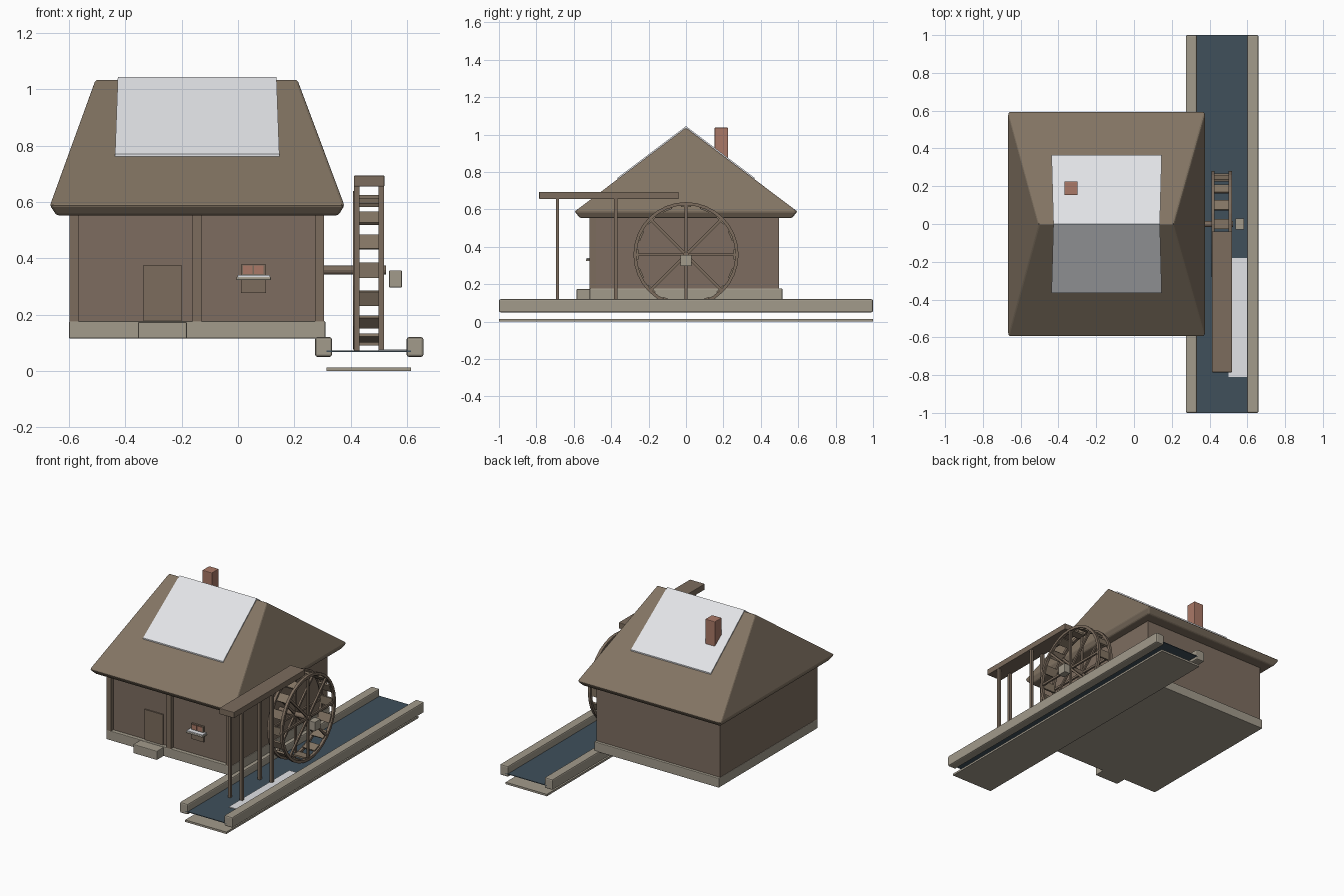
import bpy, bmesh, math
from mathutils import Matrix, Vector

if "Cube" in bpy.data.objects:
    bpy.data.objects.remove(bpy.data.objects["Cube"])


def mat(name, r, g, b):
    m = bpy.data.materials.new(name)
    m.diffuse_color = (r, g, b, 1)
    m.use_nodes = True
    m.node_tree.nodes["Principled BSDF"].inputs["Base Color"].default_value = m.diffuse_color
    return m


WALL = mat("wall brown", 0.205, 0.152, 0.115)
ROOF = mat("thatch brown", 0.225, 0.175, 0.125)
WOOD = mat("timber brown", 0.20, 0.15, 0.11)
STONE = mat("pale stone", 0.36, 0.325, 0.26)
BRICK = mat("brick red", 0.40, 0.19, 0.135)
SNOW = mat("snow white", 0.78, 0.79, 0.82)
WATER = mat("dark water", 0.05, 0.08, 0.105)


def finish(bm, name, material, bevel=0.0, smooth=False):
    bmesh.ops.recalc_face_normals(bm, faces=bm.faces)
    me = bpy.data.meshes.new(name)
    for f in bm.faces:
        f.smooth = smooth
    bm.to_mesh(me)
    bm.free()
    me.materials.append(material)
    ob = bpy.data.objects.new(name, me)
    bpy.context.collection.objects.link(ob)
    if bevel:
        mod = ob.modifiers.new("soft_edges", 'BEVEL')
        mod.width, mod.segments = bevel, 2
    return ob


def add_box(bm, lo, hi, turn=None):
    lo, hi = Vector(lo), Vector(hi)
    m = Matrix.Translation((lo + hi) / 2) @ Matrix.Diagonal((*(hi - lo), 1))
    bmesh.ops.create_cube(bm, size=1, matrix=turn @ m if turn else m)


def box(name, lo, hi, material, bevel=0.0):
    bm = bmesh.new()
    add_box(bm, lo, hi)
    return finish(bm, name, material, bevel)


# House body
box("foundation", (-0.60, -0.515, 0.115), (0.31, 0.515, 0.177), STONE, 0.004)
box("house_walls", (-0.597, -0.49, 0.17), (0.305, 0.497, 0.60), WALL)
for i, x in enumerate((-0.583, -0.145, 0.29)):
    box(f"wall_post_{i}", (x - 0.016, -0.515, 0.175), (x + 0.016, -0.48, 0.58), WOOD)
box("door", (-0.335, -0.498, 0.175), (-0.20, -0.48, 0.377), WOOD)
box("door_step", (-0.355, -0.585, 0.115), (-0.182, -0.50, 0.174), STONE, 0.004)

# Window with two panes and a snowy sill
box("window_frame", (0.01, -0.503, 0.277), (0.10, -0.48, 0.378), WOOD)
for i, x in enumerate((0.018, 0.057)):
    box(f"window_pane_{i}", (x, -0.507, 0.345), (x + 0.034, -0.50, 0.375), BRICK)
box("window_sill", (-0.006, -0.535, 0.323), (0.117, -0.49, 0.334), STONE, 0.003)
box("sill_snow", (-0.002, -0.533, 0.333), (0.113, -0.492, 0.340), SNOW)

# Hipped roof: eave underside ring, eave rim ring and the ridge
bm = bmesh.new()


def ring(x0, x1, y, z):
    return [bm.verts.new(c) for c in ((x0, -y, z), (x1, -y, z), (x1, y, z), (x0, y, z))]


under = ring(-0.645, 0.357, 0.565, 0.553)
rim = ring(-0.668, 0.378, 0.596, 0.588)
ridge = [bm.verts.new((x, 0, 1.037)) for x in (-0.505, 0.21)]
bm.faces.new(under)
for i in range(4):
    j = (i + 1) % 4
    bm.faces.new((under[i], under[j], rim[j], rim[i]))
bm.faces.new((rim[0], rim[1], ridge[1], ridge[0]))
bm.faces.new((rim[2], rim[3], ridge[0], ridge[1]))
bm.faces.new((rim[1], rim[2], ridge[1]))
bm.faces.new((rim[3], rim[0], ridge[0]))
finish(bm, "thatched_roof", ROOF, 0.008)

# Snow blanket lying over the ridge
bm = bmesh.new()
rows = []
for x_out, x_mid in ((-0.437, -0.427), (0.147, 0.137)):
    rows.append([bm.verts.new(c) for c in ((x_out, -0.365, 0.770), (x_mid, 0, 1.045), (x_out, 0.365, 0.770),
                                           (x_out, 0.365, 0.755), (x_mid, 0, 1.030), (x_out, -0.365, 0.755))])
for i in range(6):
    j = (i + 1) % 6
    bm.faces.new((rows[0][i], rows[0][j], rows[1][j], rows[1][i]))
for r in rows:
    bm.faces.new((r[0], r[1], r[4], r[5]))
    bm.faces.new((r[1], r[2], r[3], r[4]))
finish(bm, "roof_snow", SNOW)

box("chimney", (-0.368, 0.153, 0.80), (-0.298, 0.225, 1.037), BRICK, 0.004)

# Mill race
box("race_bed", (0.315, -1, 0), (0.615, 1, 0.013), STONE)
box("race_water", (0.315, -1, 0.068), (0.615, 1, 0.072), WATER)
for side, x in (("inner", 0.304), ("outer", 0.629)):
    box(f"race_wall_{side}", (x - 0.03, -1, 0.05), (x + 0.03, 1, 0.12), STONE, 0.008)
box("race_snow", (0.50, -0.81, 0.071), (0.605, -0.18, 0.077), SNOW)

# Water wheel: two rims with spokes, and boards between them
CX, CZ, R = 0.464, 0.358, 0.281
centre = Matrix.Translation((0, 0, CZ))
for side, x in (("inner", 0.418), ("outer", 0.510)):
    bm = bmesh.new()
    n = 32
    loops = []
    for k in range(n):
        a = 2 * math.pi * k / n
        loops.append([bm.verts.new((x + dx, r * math.cos(a), CZ + r * math.sin(a)))
                      for dx, r in ((-0.009, R), (0.009, R), (0.009, R - 0.017), (-0.009, R - 0.017))])
    for k in range(n):
        p, q = loops[k], loops[(k + 1) % n]
        for i in range(4):
            j = (i + 1) % 4
            bm.faces.new((p[i], p[j], q[j], q[i]))
    finish(bm, f"wheel_rim_{side}", WOOD)
    bm = bmesh.new()
    for k in range(4):
        add_box(bm, (x - 0.006, -0.27, -0.007), (x + 0.006, 0.27, 0.007),
                centre @ Matrix.Rotation(k * math.pi / 4, 4, 'X'))
    finish(bm, f"wheel_spokes_{side}", WOOD)

bm = bmesh.new()
for k in range(16):
    add_box(bm, (0.42, 0.255, -0.027), (0.508, 0.267, 0.027),
            centre @ Matrix.Rotation(k * math.pi / 8, 4, 'X'))
finish(bm, "wheel_boards", ROOF)

bm = bmesh.new()
bmesh.ops.create_cone(bm, cap_ends=True, segments=12, radius1=0.016, radius2=0.016, depth=0.24,
                      matrix=Matrix.Translation((0.405, 0, CZ)) @ Matrix.Rotation(math.pi / 2, 4, 'Y'))
finish(bm, "wheel_axle", WOOD)
box("bearing_block", (0.537, -0.03, 0.297), (0.582, 0.03, 0.357), STONE, 0.002)

# Flume on four posts feeding the wheel
box("flume", (0.412, -0.785, 0.655), (0.52, -0.04, 0.694), WOOD, 0.003)
for i, y in enumerate((-0.687, -0.376)):
    for j, x in enumerate((0.422, 0.509)):
        box(f"flume_post_{i}_{j}", (x - 0.009, y - 0.009, 0.07), (x + 0.009, y + 0.009, 0.66), WOOD)
